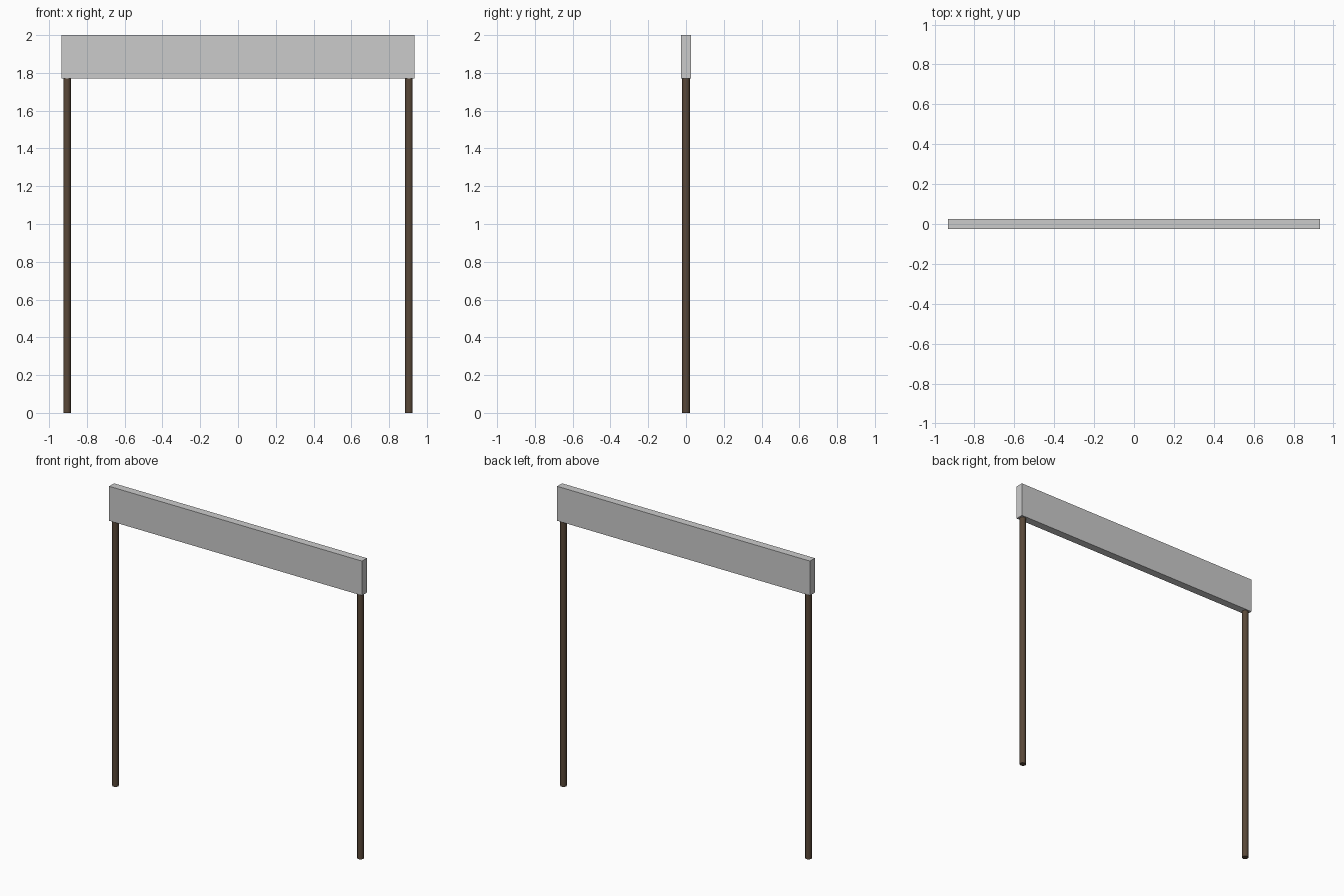
import bpy

if "Cube" in bpy.data.objects:
    bpy.data.objects.remove(bpy.data.objects["Cube"])

BEAM_BOTTOM = 1.77
TOP = 2.0

wood = bpy.data.materials.new("dark_wood")
wood.diffuse_color = (0.1, 0.065, 0.04, 1)
wood.use_nodes = True
wood.node_tree.nodes["Principled BSDF"].inputs["Base Color"].default_value = wood.diffuse_color

# Plain grey board across the top
bpy.ops.mesh.primitive_cube_add(size=1, location=(0, 0, (TOP + BEAM_BOTTOM) / 2))
board = bpy.context.object
board.name = "top_board"
board.scale = (1.868, 0.052, TOP - BEAM_BOTTOM)
bpy.ops.object.transform_apply(location=False, rotation=False, scale=True)

# Two slim round posts under its ends
for side, name in ((-1, "left_post"), (1, "right_post")):
    bpy.ops.mesh.primitive_cylinder_add(
        vertices=12, radius=0.02, depth=BEAM_BOTTOM,
        location=(side * 0.905, 0, BEAM_BOTTOM / 2))
    post = bpy.context.object
    post.name = name
    post.data.materials.append(wood)
    bpy.ops.object.shade_smooth_by_angle()
